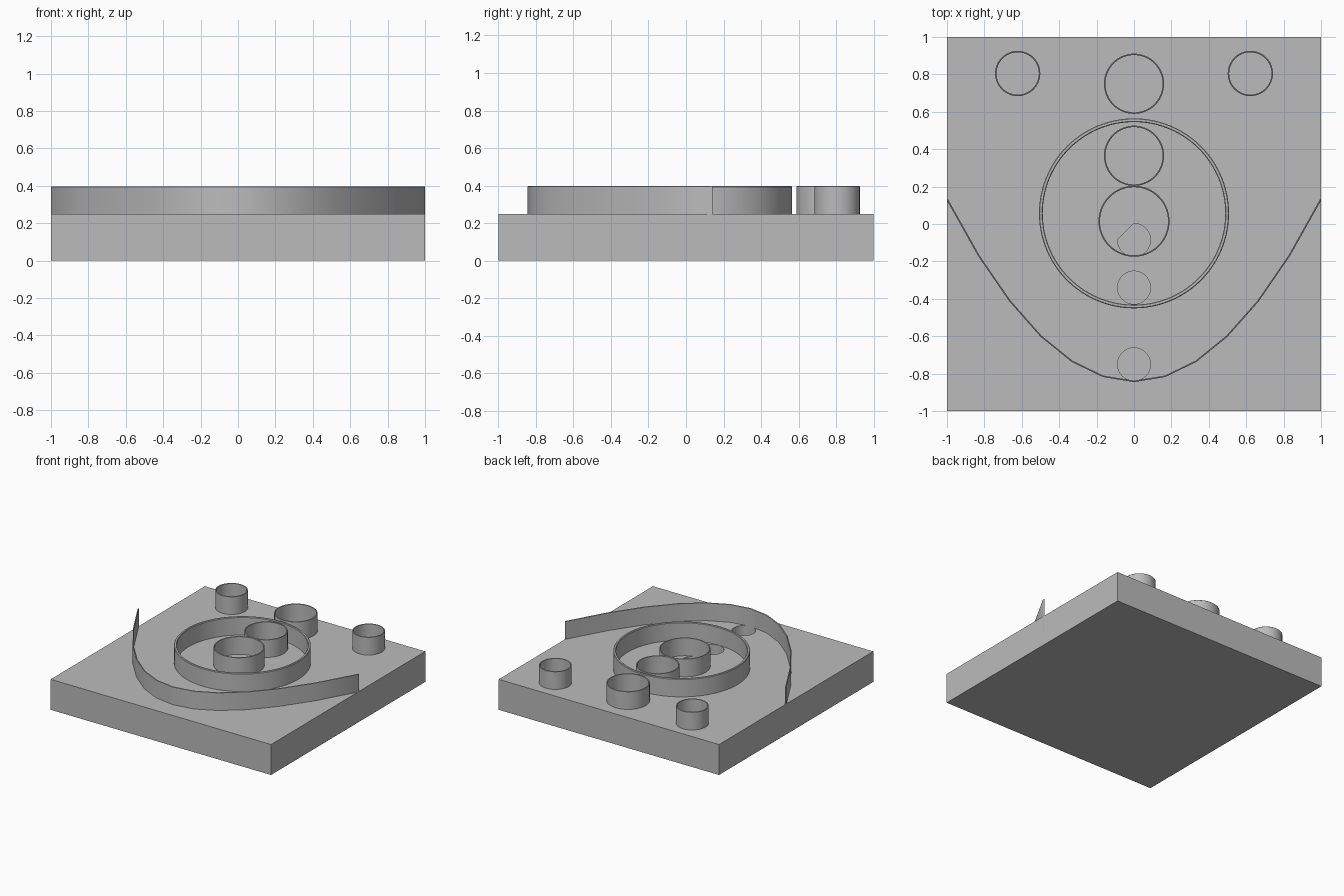
import bpy, bmesh, math

cube = bpy.data.objects.get("Cube")
if cube:
    bpy.data.objects.remove(cube)

TOP, SUNK, RIM = 0.25, 0.125, 0.397
SOFT = 0.004

grey = bpy.data.materials.new("plain grey")
grey.use_nodes = True
grey.diffuse_color = (0.5, 0.5, 0.5, 1)
grey.node_tree.nodes["Principled BSDF"].inputs["Base Color"].default_value = (0.5, 0.5, 0.5, 1)


def finish(name, bm, smooth=True):
    bmesh.ops.recalc_face_normals(bm, faces=bm.faces)
    mesh = bpy.data.meshes.new(name)
    bm.to_mesh(mesh)
    bm.free()
    mesh.materials.append(grey)
    obj = bpy.data.objects.new(name, mesh)
    bpy.context.collection.objects.link(obj)
    if smooth:
        bpy.ops.object.select_all(action="DESELECT")
        obj.select_set(True)
        bpy.context.view_layer.objects.active = obj
        bpy.ops.object.shade_smooth_by_angle(angle=math.radians(35))
    return obj


def sweep(bm, sections, closed):
    """Join a row of matching cross-sections into a solid strip."""
    loops = [[bm.verts.new(p) for p in s] for s in sections]
    pairs = list(zip(loops, loops[1:]))
    if closed:
        pairs.append((loops[-1], loops[0]))
    else:
        bm.faces.new(loops[0])
        bm.faces.new(loops[-1])
    n = len(loops[0])
    for a, b in pairs:
        for i in range(n):
            j = (i + 1) % n
            bm.faces.new((a[i], a[j], b[j], b[i]))


def wall_profile(thick, bottom):
    """Upright wall section with softened top corners: (offset, height)."""
    s = min(SOFT, thick * 0.3)
    return [(0, bottom), (0, RIM - s), (-s, RIM),
            (s - thick, RIM), (-thick, RIM - s), (-thick, bottom)]


def tube(name, x, y, radius, thick=0.008, sides=64):
    bm = bmesh.new()
    profile = wall_profile(thick, TOP - 0.01)
    sections = []
    for i in range(sides):
        a = math.tau * i / sides
        sections.append([(x + (radius + o) * math.cos(a),
                          y + (radius + o) * math.sin(a), z) for o, z in profile])
    sweep(bm, sections, True)
    return finish(name, bm)


def hole_cutter(name, y, radius, notched=False, sides=48):
    """Upright round cutter; a notched one has a quarter cut off straight."""
    bm = bmesh.new()
    angles = [math.tau * i / sides for i in range(sides)]
    if notched:
        angles = [a for a in angles if not math.pi / 2 < a < math.pi - 0.001]
    sections = [[(radius * math.cos(a), y + radius * math.sin(a), z) for a in angles]
                for z in (SUNK, TOP + 0.1)]
    sweep(bm, sections, False)
    obj = finish(name, bm, False)
    obj.hide_render = True
    obj.hide_set(True)
    return obj


# Square base with three blind round holes
bm = bmesh.new()
bmesh.ops.create_cube(bm, size=1)
for v in bm.verts:
    v.co = (v.co.x * 2, v.co.y * 2, (v.co.z + 0.5) * TOP)
base = finish("base", bm, False)

for label, y, notched in (("front", -0.75, False), ("middle", -0.34, False), ("inner", -0.085, True)):
    cutter = hole_cutter(label + "_hole_cutter", y, 0.088, notched)
    cut = base.modifiers.new(label + "_hole", "BOOLEAN")
    cut.operation = "DIFFERENCE"
    cut.solver = "EXACT"
    cut.object = cutter

# Large ring and the tubes on the centre line
tube("large_ring", 0, 0.057, 0.508, 0.02, 96)
tube("centre_tube", 0, 0.015, 0.19)
tube("inner_tube", 0, 0.365, 0.161)
tube("back_tube", 0, 0.75, 0.161)

# Mirrored pair of corner tubes
for side, sign in (("left", 1), ("right", -1)):
    tube(side + "_corner_tube", sign * 0.622, 0.805, 0.121)

# Thin parabolic wall, sunk into the base
bm = bmesh.new()
sections = []
STEPS = 12
for i in range(STEPS + 1):
    x = 2 * i / STEPS - 1
    y = 0.97 * x * x - 0.845
    slope = 1.94 * x
    length = math.hypot(1, slope)
    # At the ends the section is cut flush with the base sides
    if i in (0, STEPS):
        nx, ny = 0, length
    else:
        nx, ny = slope / length, -1 / length
        ny = -ny
        nx = -nx
    sections.append([(x - nx * o, y - ny * o, z) for o, z in wall_profile(0.008, SUNK)])
sweep(bm, sections, False)
finish("curved_wall", bm)
